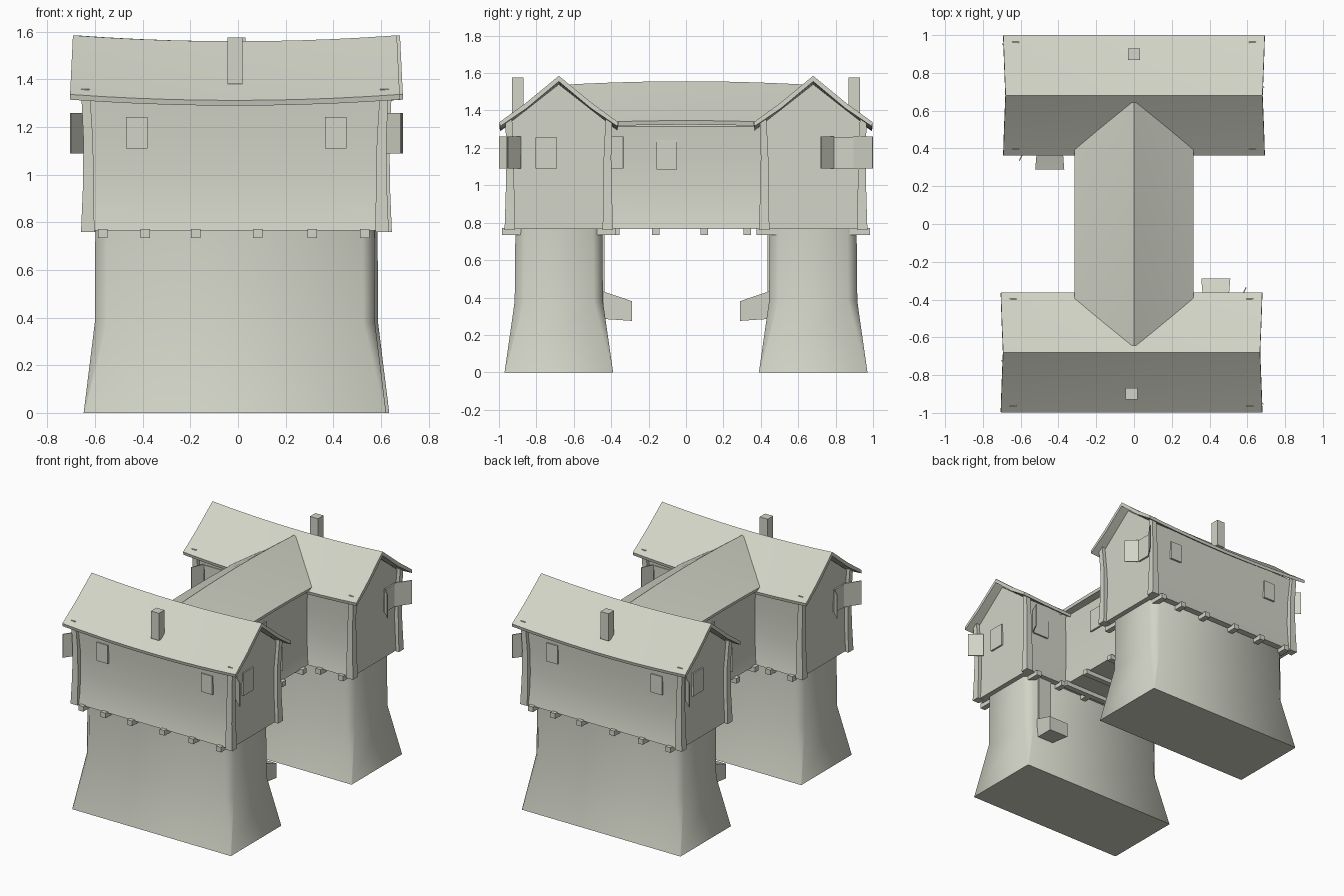
import bpy, bmesh, math
from mathutils import Matrix, Vector

if "Cube" in bpy.data.objects:
    bpy.data.objects.remove(bpy.data.objects["Cube"])

stone = bpy.data.materials.new("pale_stone")
stone.diffuse_color = (0.65, 0.66, 0.57, 1)
stone.use_nodes = True
stone.node_tree.nodes["Principled BSDF"].inputs["Base Color"].default_value = stone.diffuse_color

FRONT = Matrix.Translation((-0.013, -0.68, 0))
BACK = Matrix.Translation((0, 0.68, 0)) @ Matrix.Rotation(math.pi, 4, 'Z')
CROSS = Matrix.Rotation(math.pi / 2, 4, 'Z')     # bridge runs along y
TURN = Matrix.Rotation(math.pi, 4, 'Z')


def finish(name, bm, mat, angle=40):
    bmesh.ops.recalc_face_normals(bm, faces=bm.faces)
    me = bpy.data.meshes.new(name)
    bm.to_mesh(me)
    bm.free()
    me.transform(mat)
    me.materials.append(stone)
    ob = bpy.data.objects.new(name, me)
    bpy.context.collection.objects.link(ob)
    bpy.ops.object.select_all(action='DESELECT')
    ob.select_set(True)
    bpy.context.view_layer.objects.active = ob
    bpy.ops.object.shade_smooth_by_angle(angle=math.radians(angle))
    return ob


def loft(name, rings, mat, angle=40):
    """Closed skin through a list of equal-length rings, capped at both ends."""
    bm = bmesh.new()
    vs = [[bm.verts.new(p) for p in r] for r in rings]
    n = len(vs[0])
    for a, b in zip(vs, vs[1:]):
        for i in range(n):
            bm.faces.new((a[i], a[(i + 1) % n], b[(i + 1) % n], b[i]))
    bm.faces.new(vs[0])
    bm.faces.new(vs[-1])
    return finish(name, bm, mat, angle)


def box(name, x, y, z, mat):
    rect = [(x[0], y[0]), (x[1], y[0]), (x[1], y[1]), (x[0], y[1])]
    return loft(name, [[(a, b, h) for a, b in rect] for h in z], mat, 30)


def panel(name, p, q, z, mat, t=0.006):
    """Thin upright plate from plan point p to plan point q."""
    p, q = Vector(p), Vector(q)
    d = (q - p).normalized()
    n = Vector((-d.y, d.x)) * t / 2
    ring = [p + n, q + n, q - n, p - n]
    return loft(name, [[(v.x, v.y, h) for v in ring] for h in z], mat, 30)


def roof(name, half_len, half_w, peak, eave, sag, mat):
    """Gabled slab roof along x with a bowed ridge line."""
    prof = [(-half_w, eave), (-half_w * .55, eave + (peak - eave) * .42), (0, peak)]
    top = prof + [(-y, z) for y, z in reversed(prof[:-1])]
    low = [(y * 0.985, z - (0.022 if abs(y) > half_w * .9 else 0.03)) for y, z in reversed(top)]
    rings = []
    for i in range(11):
        s = -1 + i / 5
        dz = -sag * (1 - s * s)
        rings.append([(s * (half_len - 0.012 * (z - eave) / (peak - eave)), y, z + dz)
                      for y, z in top + low])
    return loft(name, rings, mat)


def upper_body(name, half_len, mat, w=0.0):
    """Timber storey with gently bowed side walls and gable ends."""
    half = [(-0.278, 0.765), (-0.262, 0.84), (-0.25, 0.98), (-0.25, 1.15),
            (-0.262, 1.335), (0, 1.54 - w)]
    prof = half + [(-y, z) for y, z in reversed(half[:-1])]

    def bow(z):   # ends pull in slightly at mid height
        return 0.018 * max(0, 1 - abs(z - 1.06) / 0.3)
    rings = [[(s * (half_len - bow(z)), y, z - (w if z > 1.3 and y else 0)) for y, z in prof]
             for s in (-1, -.5, 0, .5, 1)]
    return loft(name, rings, mat)


def base_ring(x, y, c, z):
    return [(-x + c, -y, z), (x - c, -y, z), (x, -y + c, z), (x, y - c, z),
            (x - c, y, z), (-x + c, y, z), (-x, y - c, z), (-x, -y + c, z)]


def house(tag, M):
    # flared masonry base
    loft(tag + "_base", [base_ring(0.635, 0.29, 0.004, 0), base_ring(0.588, 0.236, 0.05, 0.38),
                         base_ring(0.586, 0.232, 0.05, 0.78)], M, 60)
    upper_body(tag + "_upper_storey", 0.622, M)
    roof(tag + "_roof", 0.692, 0.318, 1.585, 1.337, 0.025, M)
    # leaning corner posts
    for sx in (-1, 1):
        for sy in (-1, 1):
            rings = []
            for z, ox, oy, t in ((0.76, 0.646, 0.29, 0.056), (0.95, 0.638, 0.284, 0.046),
                                 (1.15, 0.636, 0.28, 0.04), (1.36, 0.646, 0.286, 0.036)):
                a, b = sx * ox, sy * oy
                c, d = sx * (ox - t), sy * (oy - t)
                rings.append([(a, b, z), (c, b, z), (c, d, z), (a, d, z)])
            loft(tag + "_corner_post", rings, M, 40)
    # floor joists poking out both sides
    for x in (-0.555, -0.377, -0.165, 0.095, 0.325, 0.545):
        box(tag + "_joist", (x - 0.02, x + 0.02), (-0.303, 0.303), (0.735, 0.772), M)
    box(tag + "_chimney", (-0.032, 0.032), (-0.25, -0.188), (1.38, 1.577), M)
    # outer wall windows
    for x in (-0.412, 0.423):
        box(tag + "_window", (x - 0.045, x + 0.045), (-0.264, -0.24), (1.11, 1.243), M)
    # inner wall window with an open shutter
    box(tag + "_inner_window", (0.43, 0.56), (0.245, 0.262), (1.09, 1.255), M)
    panel(tag + "_inner_shutter", (0.568, 0.262), (0.607, 0.345), (1.09, 1.26), M)
    # gable windows and their shutters
    box(tag + "_gable_window", (0.6, 0.622), (-0.125, -0.01), (1.09, 1.255), M)
    panel(tag + "_gable_shutter", (0.618, -0.205), (0.698, -0.275), (1.09, 1.26), M)
    box(tag + "_gable_window", (-0.624, -0.6), (-0.22, -0.11), (1.09, 1.255), M)
    panel(tag + "_gable_shutter", (-0.62, -0.11), (-0.69, -0.042), (1.09, 1.26), M)
    panel(tag + "_gable_shutter", (-0.62, -0.215), (-0.69, -0.318), (1.09, 1.26), M)
    # drain chute on the inner side
    box(tag + "_drain_pipe", (0.39, 0.5), (0.2, 0.243), (0.38, 0.77), M)

    def chute(y, x, lo, hi):
        return [(0.446 - x, y, lo), (0.446 + x, y, lo), (0.446 + x, y, hi), (0.446 - x, y, hi)]
    loft(tag + "_drain_spout", [chute(0.2, 0.06, 0.29, 0.45), chute(0.245, 0.065, 0.285, 0.43),
                                chute(0.392, 0.077, 0.275, 0.38)], M, 50)


house("front_house", FRONT)
house("back_house", BACK)

# bridge between the houses
upper_body("bridge_storey", 0.45, CROSS, 0.02)
roof("bridge_roof", 0.655, 0.315, 1.538, 1.328, -0.018, CROSS)
for y in (-0.375, -0.163, 0.097, 0.327):
    box("bridge_joist", (-0.303, 0.303), (y - 0.02, y + 0.02), (0.735, 0.772), Matrix())
for k, R in enumerate((Matrix(), TURN)):
    box("bridge_window", (0.24, 0.264), (-0.157, -0.048), (1.085, 1.245), R)
